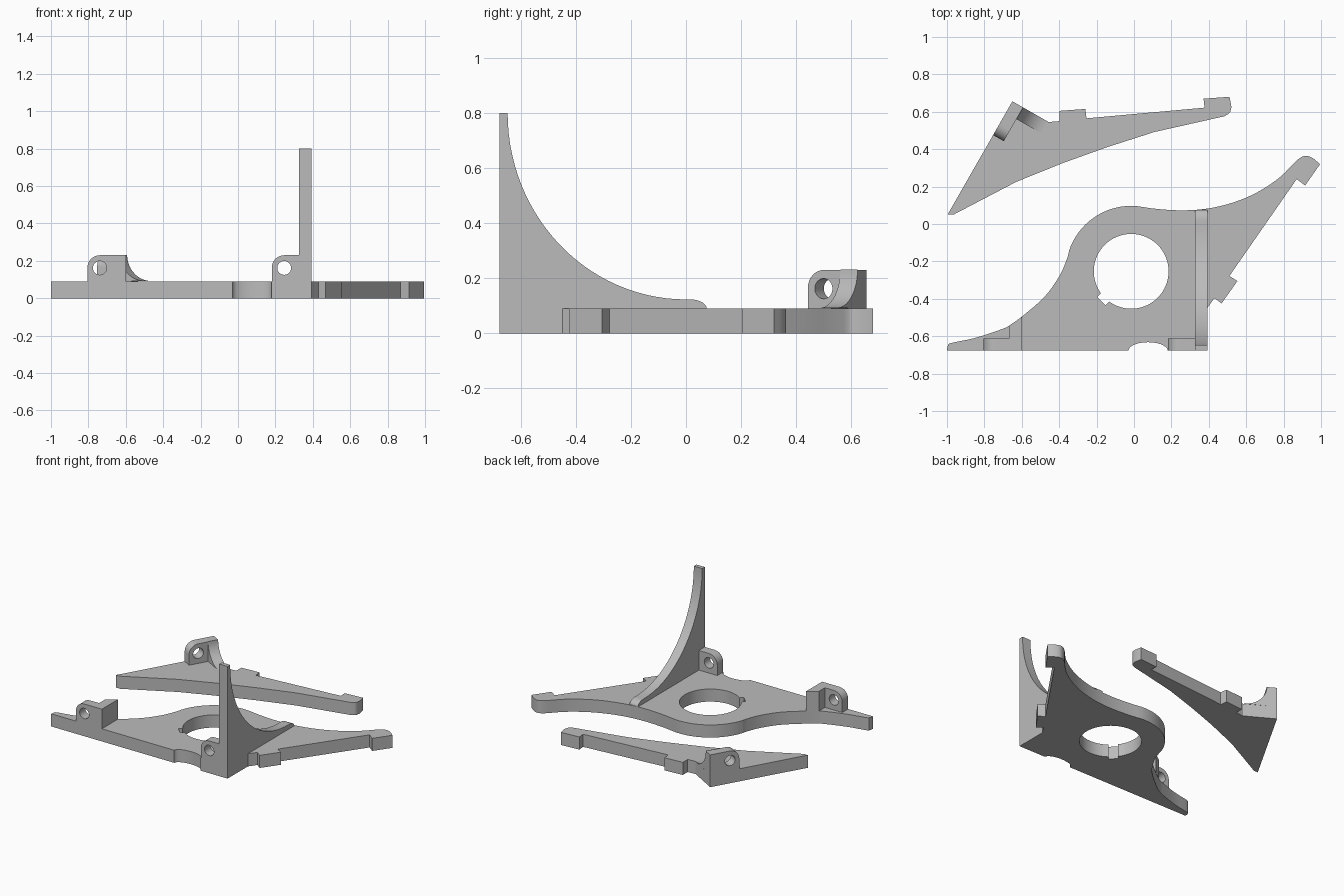
import bpy, bmesh
from math import sin, cos, radians
from mathutils import Matrix, Vector

cube = bpy.data.objects.get("Cube")
if cube:
    bpy.data.objects.remove(cube, do_unlink=True)

grey = bpy.data.materials.new("plain_grey")
grey.use_nodes = True
grey.diffuse_color = (0.5, 0.5, 0.5, 1)
grey.node_tree.nodes["Principled BSDF"].inputs["Base Color"].default_value = (0.5, 0.5, 0.5, 1)

BASE = 0.09     # plate thickness
TOP = 0.23      # lug height
FRONT = -0.677  # front face
WALL = 0.066    # thickness of lugs and fin


def arc(cx, cy, rx, ry, start, end, steps):
    angles = [radians(start + (end - start) * i / steps) for i in range(steps + 1)]
    return [(cx + rx * cos(a), cy + ry * sin(a)) for a in angles]


def spline(points, steps=5):
    """Smooth open curve through the points."""
    p = [Vector(q) for q in points]
    p = [2 * p[0] - p[1]] + p + [2 * p[-1] - p[-2]]
    out = []
    for a, b, c, d in zip(p, p[1:], p[2:], p[3:]):
        for i in range(steps):
            t = i / steps
            out.append(0.5 * (2 * b + (c - a) * t + (2 * a - 5 * b + 4 * c - d) * t ** 2
                              + (3 * b - a - 3 * c + d) * t ** 3))
    return [tuple(q) for q in out] + [tuple(points[-1])]


def prism(name, outline, depth, frame=Matrix(), holes=()):
    """Fill an outline with holes, then extrude it along the frame's third axis."""
    bm = bmesh.new()
    for loop in [outline, *holes]:
        verts = [bm.verts.new((u, v, 0)) for u, v in loop]
        for a, b in zip(verts, verts[1:] + verts[:1]):
            bm.edges.new((a, b))
    bmesh.ops.triangle_fill(bm, use_beauty=True, edges=bm.edges[:])
    result = bmesh.ops.extrude_face_region(bm, geom=bm.faces[:], use_keep_orig=True)
    moved = [g for g in result["geom"] if isinstance(g, bmesh.types.BMVert)]
    bmesh.ops.translate(bm, verts=moved, vec=(0, 0, depth))
    bmesh.ops.transform(bm, matrix=frame, verts=bm.verts[:])
    bmesh.ops.recalc_face_normals(bm, faces=bm.faces[:])
    mesh = bpy.data.meshes.new(name)
    bm.to_mesh(mesh)
    bm.free()
    mesh.materials.append(grey)
    obj = bpy.data.objects.new(name, mesh)
    bpy.context.collection.objects.link(obj)
    bpy.ops.object.select_all(action="DESELECT")
    obj.select_set(True)
    bpy.context.view_layer.objects.active = obj
    bpy.ops.object.shade_smooth_by_angle(angle=radians(30))
    return obj


def upright(origin, along, inward):
    """Frame with first axis along a wall, second axis up, third axis through it."""
    frame = Matrix((Vector((*along, 0)), Vector((0, 0, 1)), Vector((*inward, 0)))).transposed()
    return Matrix.Translation((*origin, 0)) @ frame.to_4x4()


def lug(name, origin, along, inward, width):
    r = 0.066
    outline = [(0, BASE), (0, TOP)] + arc(width - r, TOP - r, r, r, 90, 0, 8) + [(width, BASE)]
    hole = arc(width - r, 0.162, 0.037, 0.037, 0, 345, 23)
    prism(name, outline, WALL, upright(origin, along, inward), [hole])


# Main plate with round opening and key notch
left_sweep = spline([(-0.344, -0.133), (-0.36, -0.19), (-0.4, -0.28), (-0.479, -0.39),
                     (-0.602, -0.497), (-0.668, -0.544), (-0.72, -0.567), (-0.853, -0.61),
                     (-0.976, -0.636), (-0.995, -0.65), (-1, FRONT)], 4)
right_sweep = spline([(0.995, 0.32), (0.955, 0.352), (0.915, 0.364), (0.87, 0.34), (0.78, 0.25),
                      (0.66, 0.17), (0.53, 0.115), (0.39, 0.082), (0.25, 0.073),
                      (0.12, 0.081), (0.02, 0.095)], 4)
plate = (arc(0.075, FRONT, 0.105, 0.045, 180, 0, 14)
         + [(0.392, FRONT), (0.392, -0.449), (0.43, -0.396), (0.468, -0.425), (0.553, -0.305),
            (0.51, -0.278), (0.87, 0.24), (0.915, 0.206)]
         + right_sweep + arc(-0.015, -0.253, 0.35, 0.35, 88, 162, 16) + left_sweep[1:])
opening = (arc(-0.015, -0.253, 0.2, 0.2, -126, 216, 56)
           + arc(-0.015, -0.253, 0.228, 0.228, 217, 233, 1))
prism("main_plate", plate, BASE, holes=[opening])

# Tall curved fin
fin = ([(FRONT, BASE), (FRONT, 0.8)] + arc(0, 0.8, 0.648, 0.677, 180, 270, 28)
       + arc(0.015, BASE, 0.06, 0.033, 90, 0, 8))
prism("curved_fin", fin, WALL, upright((0.326, 0), (0, 1), (1, 0)))

# Front lugs and the block behind the left-hand one
lug("front_left_lug", (0.326, FRONT), (-1, 0), (0, 1), 0.145)
lug("front_right_lug", (-0.6, FRONT), (-1, 0), (0, 1), 0.205)
prism("lug_block", [(-0.668, FRONT + WALL), (-0.6, FRONT + WALL), (-0.6, -0.497), (-0.668, -0.544)],
      TOP - BASE, Matrix.Translation((0, 0, BASE)))

# Separate rear plate with its stepped back edge
rear_edge = spline([(0.521, 0.626), (0.512, 0.595), (0.484, 0.576)], 4)
rear_sweep = [(0.11, 0.492), (-0.14, 0.412), (-0.38, 0.326), (-0.63, 0.225), (-0.965, 0.05)]
rear = [(-0.997, 0.05), (-0.65, 0.656), (-0.457, 0.545), (-0.398, 0.55), (-0.398, 0.605),
        (-0.26, 0.615), (-0.254, 0.565), (0.377, 0.622), (0.372, 0.67), (0.511, 0.68)]
prism("rear_plate", rear + rear_edge + rear_sweep, BASE)

# Angled lug and its concave rib on the rear plate
edge = Vector((-0.497, -0.868))
normal = Vector((0.868, -0.497))
corner = Vector((-0.65, 0.656))
lug("rear_lug", corner, edge, normal, 0.208)
rib = [(WALL, BASE)] + arc(0.216, TOP + 0.002, 0.15, 0.14, 180, 270, 14)
prism("rear_rib", rib, 0.072, upright(corner, normal, edge))
